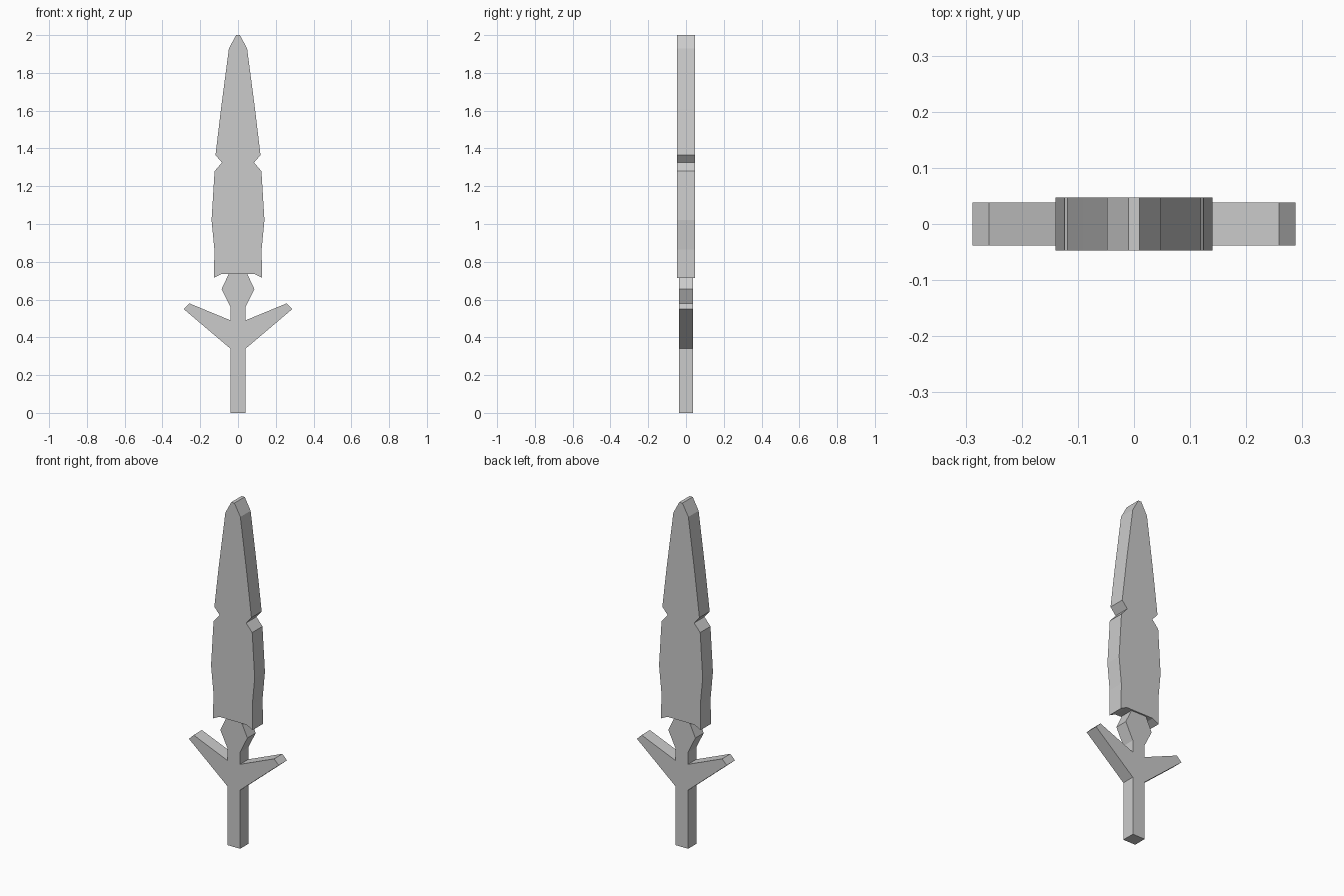
import bpy, bmesh

if "Cube" in bpy.data.objects:
    bpy.data.objects.remove(bpy.data.objects["Cube"])


def extruded_plate(name, half_profile, half_depth):
    """Mirror a right-hand (x, z) outline across x = 0 and give it thickness in y."""
    outline = half_profile + [(-x, z) for x, z in reversed(half_profile)]
    bm = bmesh.new()
    face = bm.faces.new([bm.verts.new((x, -half_depth, z)) for x, z in outline])
    result = bmesh.ops.extrude_face_region(bm, geom=[face], use_keep_orig=True)
    moved = [v for v in result["geom"] if isinstance(v, bmesh.types.BMVert)]
    bmesh.ops.translate(bm, verts=moved, vec=(0, 2 * half_depth, 0))
    bmesh.ops.recalc_face_normals(bm, faces=bm.faces[:])
    mesh = bpy.data.meshes.new(name)
    bm.to_mesh(mesh)
    bm.free()
    obj = bpy.data.objects.new(name, mesh)
    bpy.context.collection.objects.link(obj)
    return obj


# Blade: hooked base, swollen middle, side notches, tapered blunt tip
extruded_plate("blade", [
    (0.05, 0.735), (0.087, 0.735), (0.127, 0.715), (0.125, 0.865),
    (0.14, 1.02), (0.124, 1.28), (0.085, 1.325), (0.119, 1.365),
    (0.09, 1.61), (0.048, 1.93), (0.01, 2.0),
], 0.047)

# Hilt: straight grip, swept-up guard arms, diamond collar under the blade
extruded_plate("hilt", [
    (0.04, 0.0), (0.04, 0.34), (0.288, 0.55), (0.258, 0.58),
    (0.04, 0.49), (0.04, 0.56), (0.087, 0.655), (0.047, 0.74),
], 0.038)
